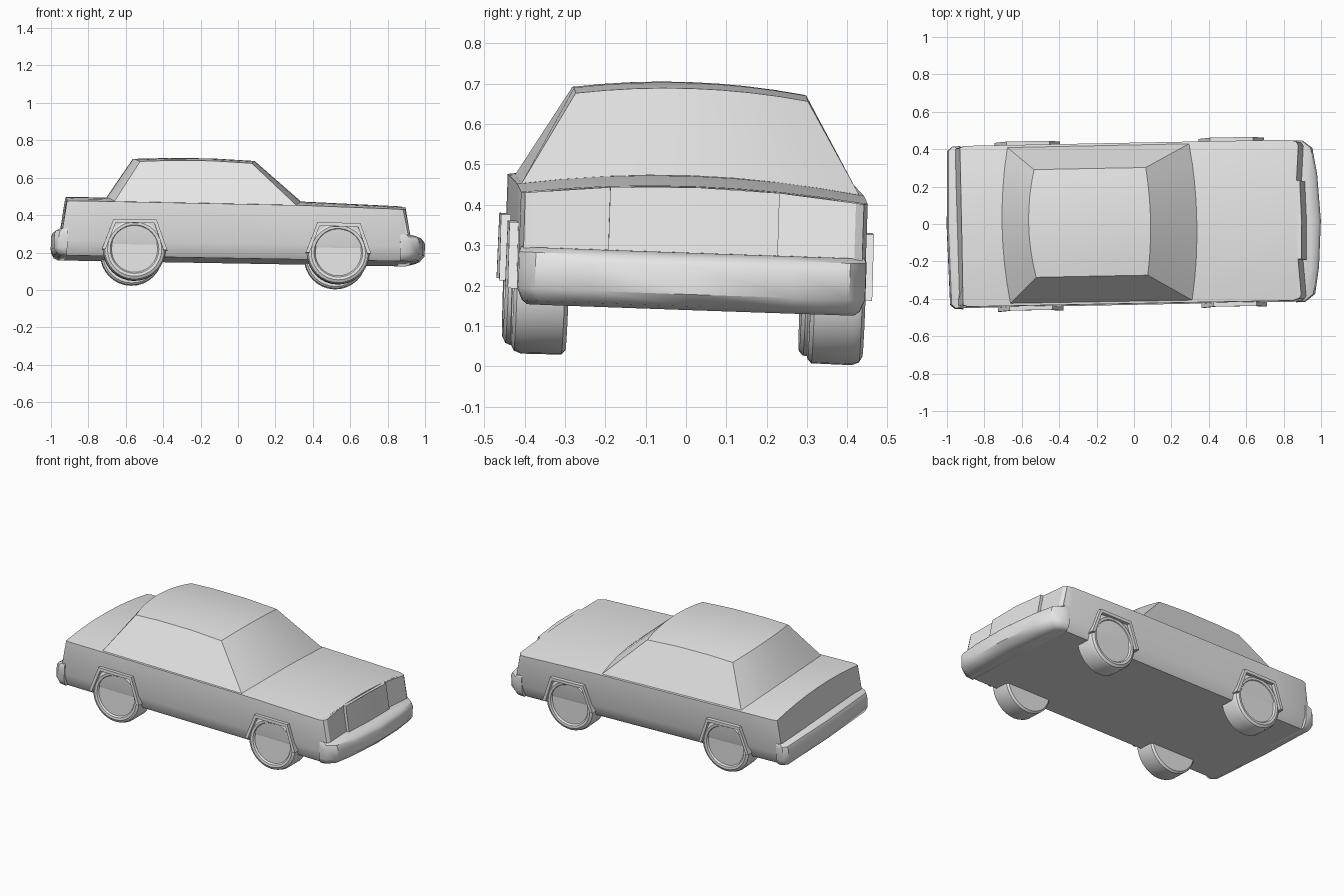
import bpy, bmesh, math
from mathutils import Matrix, Vector

cube = bpy.data.objects.get("Cube")
if cube:
    bpy.data.objects.remove(cube, do_unlink=True)

paint = bpy.data.materials.new("light_grey")
paint.use_nodes = True
paint.diffuse_color = (0.8, 0.8, 0.8, 1)
paint.node_tree.nodes["Principled BSDF"].inputs["Base Color"].default_value = (0.8, 0.8, 0.8, 1)

# The whole car leans slightly: yaw, pitch nose-down, roll to its left
PIVOT = Matrix.Translation((0, 0, 0.3))
LEAN = (PIVOT @ Matrix.Rotation(math.radians(1.1), 4, 'Z')
        @ Matrix.Rotation(math.radians(1.0), 4, 'Y')
        @ Matrix.Rotation(math.radians(-2.0), 4, 'X') @ PIVOT.inverted())


def loft(name, rings, angle=30):
    """Skin closed rings of equal length, cap both ends, smooth soft edges."""
    bm = bmesh.new()
    loops = [[bm.verts.new(LEAN @ Vector(p)) for p in ring] for ring in rings]
    n = len(loops[0])
    for a, b in zip(loops, loops[1:]):
        for i in range(n):
            j = (i + 1) % n
            bm.faces.new((a[i], a[j], b[j], b[i]))
    bm.faces.new(loops[0])
    bm.faces.new(loops[-1])
    bmesh.ops.recalc_face_normals(bm, faces=bm.faces)
    for f in bm.faces:
        f.smooth = True
    for e in bm.edges:
        e.smooth = e.calc_face_angle(0) < math.radians(angle)
    mesh = bpy.data.meshes.new(name)
    bm.to_mesh(mesh)
    bm.free()
    mesh.materials.append(paint)
    obj = bpy.data.objects.new(name, mesh)
    bpy.context.collection.objects.link(obj)
    return obj


# Lower body: one cross-section swept from tail to nose
def body_ring(x_low, x_top, belt, crown, half=0.43):
    side = [(half - 0.035, 0.155), (half - 0.025, 0.17), (half, 0.235), (half, belt)]
    for f in (0.75, 0.5, 0.25, 0):
        side.append((half * f, crown - (crown - belt) * f * f))
    ring = side + [(-y, z) for y, z in reversed(side[:-1])]
    pts = []
    for y, z in ring:
        t = max(0, min(1, (z - 0.28) / (belt - 0.28)))
        pts.append((x_low + (x_top - x_low) * t, y, z))
    return pts


loft("lower_body", [
    body_ring(-0.955, -0.925, 0.445, 0.478, 0.42),
    body_ring(-0.91, -0.90, 0.446, 0.48),
    body_ring(-0.70, -0.70, 0.446, 0.48),
    body_ring(0.33, 0.33, 0.443, 0.477),
    body_ring(0.85, 0.84, 0.432, 0.461),
    body_ring(0.90, 0.868, 0.43, 0.459, 0.42)])

# Cabin: lengthwise profile swept across the width
cabin = []
for f in (-1, -0.75, -0.5, -0.25, 0, 0.25, 0.5, 0.75, 1):
    q = f * f
    yb, yr = 0.42 * f, 0.288 * f
    base = 0.478 - 0.036 * q
    cabin.append([
        (-0.71 + 0.035 * q, yb, base),
        (-0.57 + 0.035 * q, yr, 0.69 - 0.022 * q),
        (-0.38, yr, 0.698 - 0.022 * q),
        (-0.15, yr, 0.70 - 0.022 * q),
        (0.082 - 0.02 * q, yr, 0.69 - 0.022 * q),
        (0.333 - 0.03 * q, yb, base)])
loft("cabin", cabin)


# Bumpers: half plan outline mirrored, rounded over at top and bottom
def bumper(name, inner, half_plan):
    plan = half_plan + [(x, -y) for x, y in reversed(half_plan) if y > 0]
    levels = ((0.155, 0.5, 0.94), (0.165, 0.8, 0.97), (0.195, 1, 1),
              (0.265, 1, 1), (0.285, 0.9, 1), (0.297, 0.6, 0.99))
    loft(name, [[(inner + (x - inner) * k, y * w, z) for x, y in plan]
                for z, k, w in levels], 40)


bumper("front_bumper", 0.86, [(0.86, 0.432), (0.91, 0.43), (0.962, 0.39), (0.985, 0.25), (1.0, 0)])
bumper("rear_bumper", -0.92, [(-0.92, 0.435), (-0.965, 0.433), (-0.99, 0.41), (-1.0, 0)])


# Grille between the lamps, standing proud of the nose
def nose_plate(name, plan):
    """plan holds (y, protrusion) pairs; the plate follows the raked nose."""
    def ring(x, z_of):
        return [(x + d, y, z_of(y)) for y, d in plan]
    loft(name, [ring(0.90, lambda y: 0.285),
                ring(0.868, lambda y: 0.459 - 0.16 * y * y)])


nose_plate("grille", [(-0.21, -0.02), (-0.21, 0.02), (0, 0.025), (0.21, 0.02), (0.21, -0.02)])

# Mirrored headlamps slope out from the recess to the corners
for side, tag in ((1, "left"), (-1, "right")):
    nose_plate(tag + "_headlamp", [(side * 0.20, -0.02), (side * 0.20, 0.002),
                                   (side * 0.40, 0.016), (side * 0.42, 0.004),
                                   (side * 0.42, -0.02)])

    for end, cx in (("front", 0.53), ("rear", -0.56)):
        # Tyre and dished hub as a turned profile
        rings = []
        for r, y in ((0.155, 0.30), (0.166, 0.31), (0.167, 0.41), (0.16, 0.428),
                     (0.145, 0.436), (0.13, 0.434), (0.123, 0.424)):
            rings.append([(cx + r * math.cos(a), side * y, 0.193 + r * math.sin(a))
                          for a in (math.tau * i / 32 for i in range(32))])
        loft(f"{end}_{tag}_wheel", rings, 35)

        # Angular arch flare over the wheel
        outer = [(0.175, 0.19), (0.115, 0.353)]
        inner = [(0.155, 0.19), (0.103, 0.334)]
        band = ([(-x, z) for x, z in outer] + outer[::-1]
                + inner + [(-x, z) for x, z in inner[::-1]])
        loft(f"{end}_{tag}_arch", [[(cx + x, side * y, z) for x, z in band]
                                   for y in (0.40, 0.452)])
